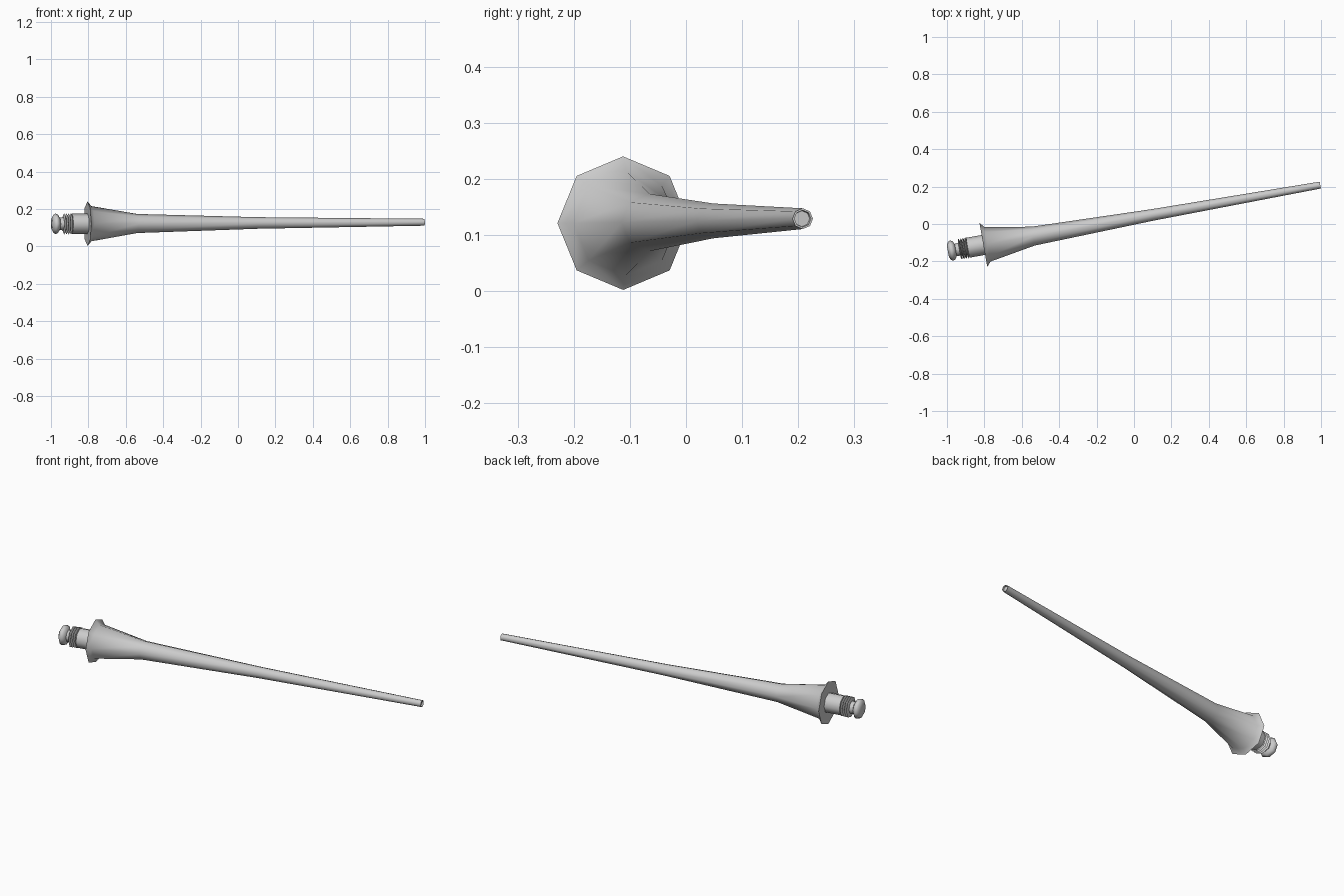
import bpy, bmesh, math
from mathutils import Vector, Matrix

if "Cube" in bpy.data.objects:
    bpy.data.objects.remove(bpy.data.objects["Cube"])

SIDES = 8
ORIGIN = Vector((-0.805, -0.112, 0.121))   # centre of the guard rim
TIP = Vector((0.996, 0.208, 0.129))
AXIS = (TIP - ORIGIN).normalized()
SIDE = Vector((0, 0, 1)).cross(AXIS).normalized()
UP = AXIS.cross(SIDE)
LENGTH = (TIP - ORIGIN).length


def lathe(name, profile, angle=50):
    """Revolve (distance, radius) points around the slanted axis, with closed ends."""
    bm = bmesh.new()
    rings = []
    for s, r in profile:
        ring = []
        for i in range(SIDES):
            a = 2 * math.pi * i / SIDES
            ring.append(bm.verts.new(ORIGIN + AXIS * s
                                     + SIDE * (r * math.sin(a)) + UP * (r * math.cos(a))))
        rings.append(ring)
    for a, b in zip(rings, rings[1:]):
        for i in range(SIDES):
            j = (i + 1) % SIDES
            bm.faces.new((a[i], a[j], b[j], b[i]))
    bm.faces.new(rings[0])
    bm.faces.new(rings[-1])
    bmesh.ops.recalc_face_normals(bm, faces=bm.faces)
    mesh = bpy.data.meshes.new(name)
    bm.to_mesh(mesh)
    bm.free()
    ob = bpy.data.objects.new(name, mesh)
    bpy.context.collection.objects.link(ob)
    bpy.ops.object.select_all(action='DESELECT')
    ob.select_set(True)
    bpy.context.view_layer.objects.active = ob
    bpy.ops.object.shade_smooth_by_angle(angle=math.radians(angle))
    return ob


# Flared guard and long tapering shaft with a shallow recess in the tip
lathe("lance_shaft", [(0, 0.119), (0.022, 0.094), (0.27, 0.051), (0.92, 0.031),
                      (LENGTH, 0.0185), (LENGTH, 0.015), (LENGTH - 0.008, 0.014)])

# Collar between guard and grip
lathe("collar", [(-0.085, 0.054), (0.005, 0.054)])

# Grip core and its wrapped rings
lathe("grip_core", [(-0.155, 0.032), (-0.08, 0.042)])
for k in range(4):
    s = -0.126 + k * 0.012
    lathe(f"grip_ring_{k + 1}", [(s - 0.005, 0.047), (s, 0.057), (s + 0.005, 0.047)], 30)

# Rounded pommel
lathe("pommel", [(-0.193, 0.032), (-0.184, 0.049), (-0.173, 0.055),
                 (-0.160, 0.049), (-0.150, 0.032)])
